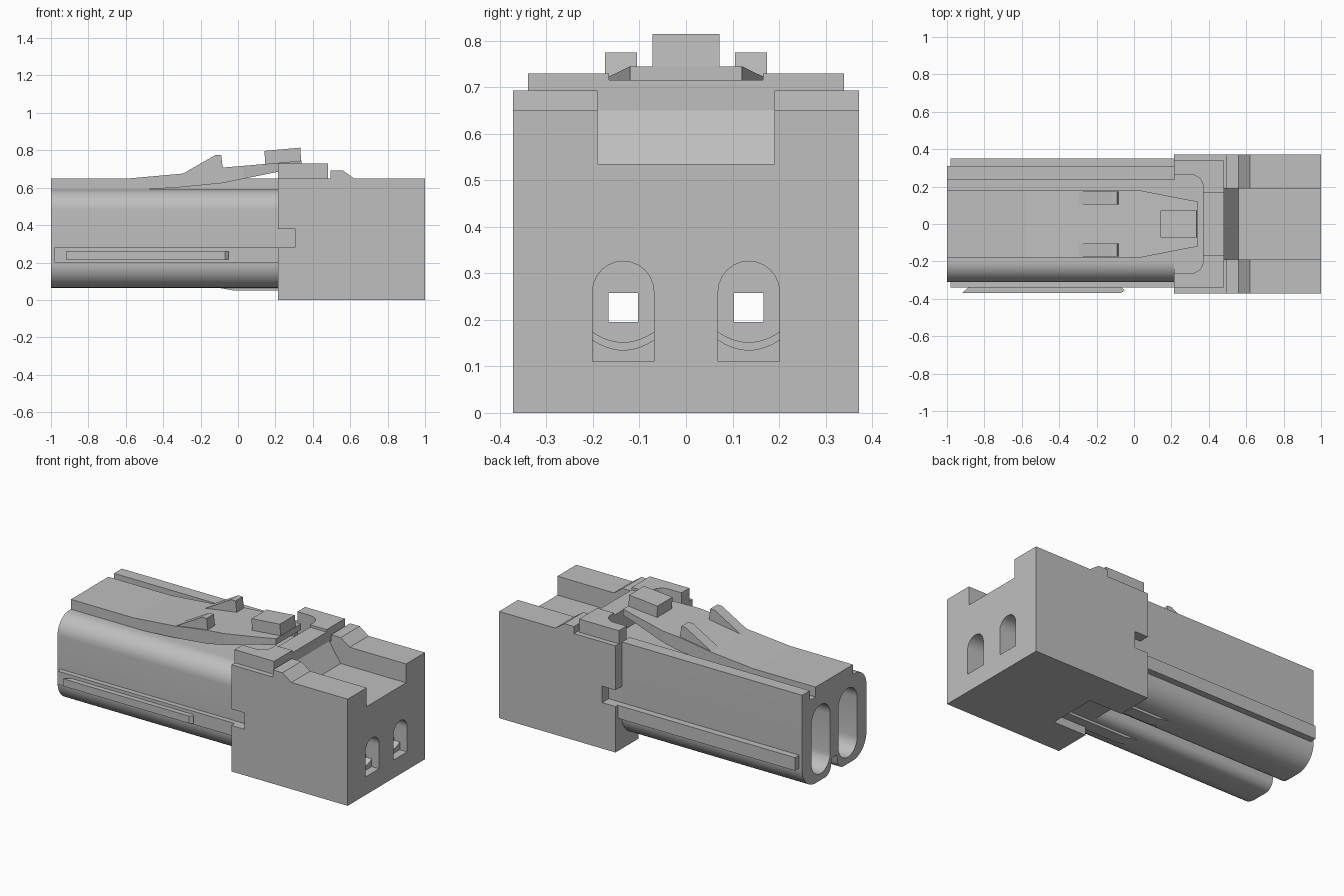
import bpy, bmesh, math

if "Cube" in bpy.data.objects:
    bpy.data.objects.remove(bpy.data.objects["Cube"])

grey = bpy.data.materials.new("housing_grey")
grey.diffuse_color = (0.52, 0.52, 0.52, 1)
grey.use_nodes = True
grey.node_tree.nodes["Principled BSDF"].inputs["Base Color"].default_value = grey.diffuse_color


def finish(name, bm):
    bmesh.ops.recalc_face_normals(bm, faces=bm.faces)
    me = bpy.data.meshes.new(name)
    bm.to_mesh(me)
    bm.free()
    me.materials.append(grey)
    ob = bpy.data.objects.new(name, me)
    bpy.context.collection.objects.link(ob)
    return ob


def prism(name, pts, axis, a, b):
    """Extrude a 2D outline along an axis from a to b."""
    place = {'x': lambda p, t: (t, p[0], p[1]),
             'y': lambda p, t: (p[0], t, p[1]),
             'z': lambda p, t: (p[0], p[1], t)}[axis]
    bm = bmesh.new()
    lo = [bm.verts.new(place(p, a)) for p in pts]
    hi = [bm.verts.new(place(p, b)) for p in pts]
    bm.faces.new(lo)
    bm.faces.new(hi)
    n = len(pts)
    for i in range(n):
        j = (i + 1) % n
        bm.faces.new((lo[i], lo[j], hi[j], hi[i]))
    return finish(name, bm)


def box(name, x0, x1, y0, y1, z0, z1):
    return prism(name, [(x0, y0), (x1, y0), (x1, y1), (x0, y1)], 'z', z0, z1)


def arc(cx, cy, r, a0, a1, n=12):
    return [(cx + r * math.cos(math.radians(a0 + (a1 - a0) * i / n)),
             cy + r * math.sin(math.radians(a0 + (a1 - a0) * i / n))) for i in range(n + 1)]


def combine(ob, other, op='DIFFERENCE'):
    m = ob.modifiers.new("cut", 'BOOLEAN')
    m.operation, m.solver, m.object = op, 'EXACT', other
    bpy.context.view_layer.objects.active = ob
    bpy.ops.object.modifier_apply(modifier=m.name)
    bpy.data.objects.remove(other, do_unlink=True)


def smooth(ob):
    bpy.ops.object.select_all(action='DESELECT')
    ob.select_set(True)
    bpy.context.view_layer.objects.active = ob
    bpy.ops.object.shade_smooth_by_angle(angle=math.radians(30))


def cavity(s, x0, x1):
    # long rounded slot
    pts = arc(s * 0.13, 0.435, 0.09, 0, 180) + arc(s * 0.13, 0.195, 0.09, 180, 360)
    return prism("cavity_cutter", pts, 'x', x0, x1)


# twin-lobed front sleeve
lobe = arc(0.18, 0.195, 0.13, 0, -90) + arc(0.09, 0.125, 0.06, -90, -160, 6) + [(0.025, 0.16)]
section = lobe + [(-y, z) for y, z in reversed(lobe)]
section += arc(-0.20, 0.48, 0.11, 180, 90)
section += [(0.235, 0.59), (0.235, 0.65), (0.31, 0.65)]
sleeve = prism("front_sleeve", section, 'x', -1, 0.217)
for s in (-1, 1):
    combine(sleeve, cavity(s, -1.1, 0.4))
smooth(sleeve)

# rear block with raised collar
block = box("rear_block", 0.215, 1, -0.372, 0.372, 0, 0.65)
combine(block, box("collar", 0.215, 0.482, -0.34, 0.34, 0.5, 0.73), 'UNION')
channel = [(0.482, 0.65), (0.56, 0.535), (1.1, 0.535), (1.1, 0.8), (0.482, 0.8)]
combine(block, prism("channel_cutter", channel, 'y', -0.19, 0.19))
combine(block, box("collar_step_cutter", 0.3, 0.6, -0.165, 0.165, 0.715, 0.8))
pocket = [(0.1, -0.265)] + arc(0.30, -0.195, 0.07, -90, 0, 8) + arc(0.30, 0.195, 0.07, 0, 90, 8) + [(0.1, 0.265)]
combine(block, prism("pocket_cutter", pocket, 'z', 0.59, 0.9))
combine(block, box("underside_cutter", 0.1, 0.435, -0.15, 0.15, -0.1, 0.065))
for s in (-1, 1):
    ys = sorted((s * 0.31, s * 0.5))
    combine(block, box("side_notch_cutter", 0.1, 0.305, ys[0], ys[1], 0.28, 0.38))
    combine(block, cavity(s, 0.1, 0.5))
    # stepped wire entry: arched mouth, then curved-floor steps, then a square bore
    c = s * 0.135
    arch = arc(c, 0.26, 0.066, 0, 180)
    combine(block, prism("mouth_cutter", arch + [(c - 0.066, 0.11), (c + 0.066, 0.11)], 'x', 0.95, 1.1))
    for depth, low in ((0.91, 0.135), (0.72, 0.152)):
        floor = [(c + t * 0.0132, low + 0.022 * (t / 5) ** 2) for t in range(-5, 6)]
        combine(block, prism("floor_cutter", arch + floor, 'x', depth, 1.05))
    combine(block, box("bore_cutter", 0.4, 0.8, c - 0.032, c + 0.032, 0.195, 0.258))
smooth(block)

# ramps on the block shoulders
for s, side in ((-1, "front"), (1, "back")):
    ramp = [(0.495, 0.64), (0.495, 0.693), (0.56, 0.693), (0.62, 0.65), (0.62, 0.64)]
    prism(side + "_shoulder_ramp", ramp, 'y', s * 0.19, s * 0.372)

# side rails and the extra rib
box("front_rail", -0.98, 0.302, -0.34, -0.30, 0.20, 0.28)
box("back_rail", -0.98, 0.302, 0.30, 0.35, 0.20, 0.28)
rib = [(-0.92, -0.37), (-0.07, -0.37), (-0.05, -0.355), (-0.07, -0.335), (-0.88, -0.335)]
prism("front_rib", rib, 'z', 0.215, 0.26)

# latch lever: x, half width, underside, top
stations = [(-1, 0.18, 0.58, 0.65), (-0.58, 0.18, 0.585, 0.65), (-0.3, 0.18, 0.603, 0.675),
            (-0.08, 0.18, 0.625, 0.708), (0.03, 0.18, 0.648, 0.717),
            (0.215, 0.144, 0.685, 0.733), (0.34, 0.12, 0.708, 0.745)]
bm = bmesh.new()
rings = [[bm.verts.new((x, y, z)) for y, z in ((-w, b), (w, b), (w, t), (-w, t))]
         for x, w, b, t in stations]
bm.faces.new(rings[0])
bm.faces.new(rings[-1])
for p, q in zip(rings, rings[1:]):
    for i in range(4):
        j = (i + 1) % 4
        bm.faces.new((p[i], p[j], q[j], q[i]))
finish("latch_lever", bm)

# latch fins, press button and underside bumps
for s, side in ((-1, "front"), (1, "back")):
    fin = [(-0.3, 0.672), (-0.12, 0.775), (-0.09, 0.775), (-0.08, 0.69), (-0.2, 0.67)]
    prism(side + "_latch_fin", fin, 'y', s * 0.105, s * 0.174)
    bump = [(-0.11, 0.066), (-0.02, 0.05), (0.43, 0.05), (0.43, 0.09), (-0.11, 0.09)]
    prism(side + "_underside_bump", bump, 'y', s * 0.095, s * 0.17)
button = [(0.145, 0.72), (0.142, 0.797), (0.333, 0.814), (0.338, 0.74)]
prism("press_button", button, 'y', -0.072, 0.072)
